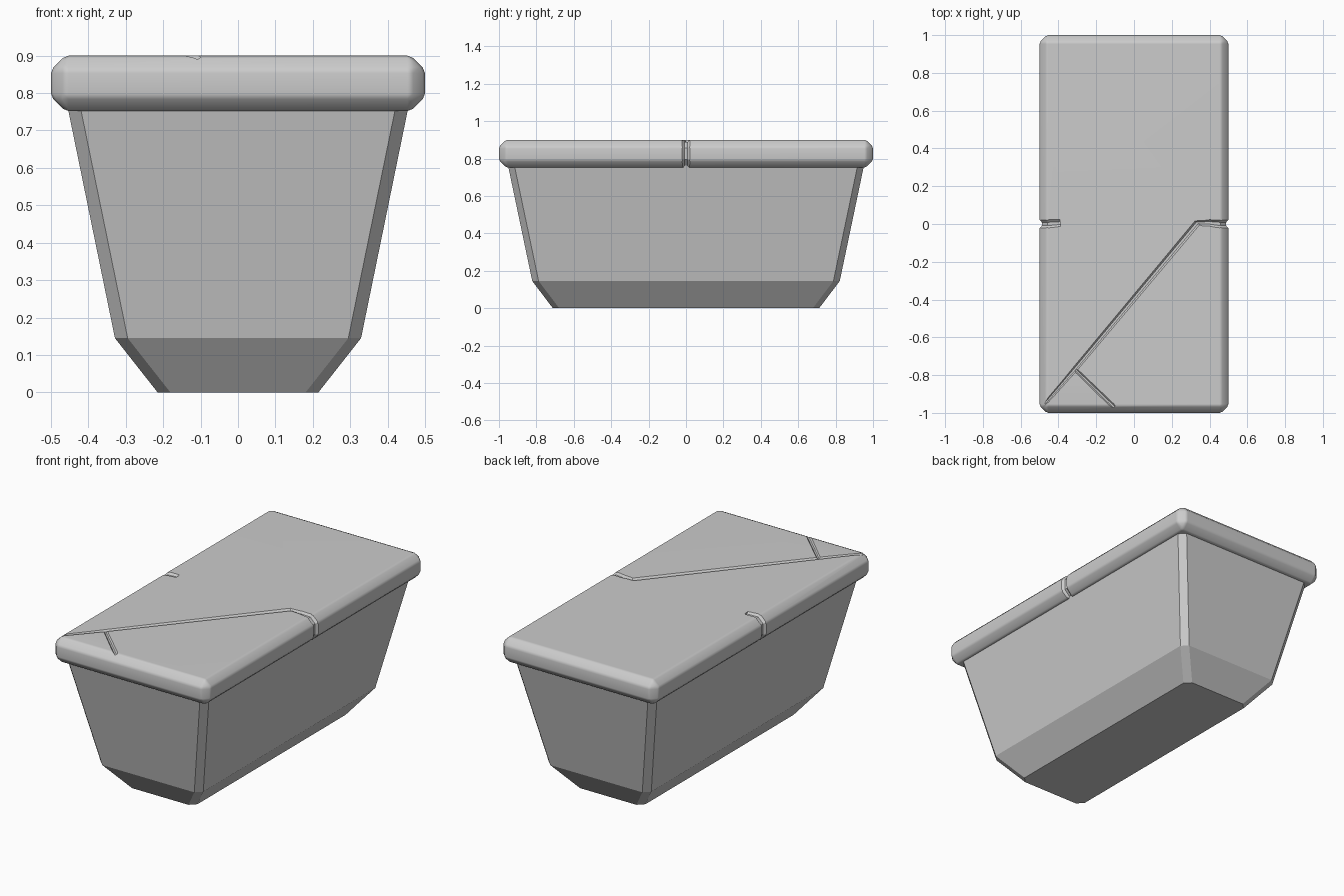
import bpy, bmesh, math
from mathutils import Vector

if "Cube" in bpy.data.objects:
    bpy.data.objects.remove(bpy.data.objects["Cube"])


def mesh_object(name, rings):
    """Closed solid lofted through rings of equal point count."""
    bm = bmesh.new()
    vs = [[bm.verts.new(p) for p in r] for r in rings]
    n = len(rings[0])
    for a, b in zip(vs, vs[1:]):
        for i in range(n):
            j = (i + 1) % n
            bm.faces.new((a[i], a[j], b[j], b[i]))
    bm.faces.new(vs[0][::-1])
    bm.faces.new(vs[-1])
    bmesh.ops.recalc_face_normals(bm, faces=bm.faces)
    me = bpy.data.meshes.new(name)
    bm.to_mesh(me)
    bm.free()
    ob = bpy.data.objects.new(name, me)
    bpy.context.collection.objects.link(ob)
    return ob


def chamfered_rect(x, y, z, c=0.034):
    return [(x - c, -y, z), (x, c - y, z), (x, y - c, z), (x - c, y, z),
            (c - x, y, z), (-x, y - c, z), (-x, c - y, z), (c - x, -y, z)]


def groove(name, path):
    """Trapezoid cutter along (position, outward normal, half width, depth)."""
    pts = [Vector(p[0]) for p in path]
    rings = []
    for i, (p, n, w, d) in enumerate(path):
        p, n = pts[i], Vector(n).normalized()
        t = pts[min(i + 1, len(pts) - 1)] - pts[max(i - 1, 0)]
        s = t.cross(n).normalized()
        up = 0.02
        rings.append([p - n * d - s * w * 0.4, p - n * d + s * w * 0.4,
                      p + n * up + s * w * (1 + 0.6 * up / d), p + n * up - s * w * (1 + 0.6 * up / d)])
    ob = mesh_object(name, rings)
    ob.hide_render = True
    return ob


# Tapered coffin body with chamfered corners
mesh_object("coffin_body", [chamfered_rect(0.215, 0.712, 0),
                            chamfered_rect(0.329, 0.822, 0.145),
                            chamfered_rect(0.456, 0.952, 0.765)])

# Heavy lid slab with softened chamfers
bpy.ops.mesh.primitive_cube_add(size=1, location=(0, 0, 0.826))
lid = bpy.context.object
lid.name = "lid"
lid.scale = (1, 2, 0.148)
bpy.ops.object.transform_apply(location=True, scale=True)
for width in (0.038, 0.009):
    b = lid.modifiers.new("bevel", 'BEVEL')
    b.width = width
    b.segments = 1
    b.limit_method = 'ANGLE'
    b.angle_limit = math.radians(20)

# Cracks in the lid
TOP = (0, 0, 1)


def edge_notch(sx):
    q = math.tan(math.radians(22.5))
    return [((sx * 0.462, 0, 0.9), (sx * q, 0, 1), 0.022, 0.013),
            ((sx * 0.5, 0, 0.862), (sx, 0, q), 0.022, 0.013),
            ((sx * 0.5, 0, 0.79), (sx, 0, -q), 0.022, 0.013),
            ((sx * 0.462, 0, 0.752), (sx * q, 0, -1), 0.018, 0.012),
            ((sx * 0.43, 0, 0.752), (0, 0, -1), 0.012, 0.01)]


cutters = [
    groove("long_crack", [((-0.475, -0.955, 0.9), TOP, 0.008, 0.008),
                          ((-0.31, -0.765, 0.9), TOP, 0.013, 0.01),
                          ((0.335, 0.006, 0.9), TOP, 0.016, 0.012),
                          ((0.40, 0.006, 0.9), TOP, 0.017, 0.012)] + edge_notch(1)),
    groove("left_crack", [((-0.39, 0.005, 0.9), TOP, 0.018, 0.01)] + edge_notch(-1)),
    groove("short_crack", [((-0.313, -0.769, 0.9), TOP, 0.01, 0.008),
                           ((-0.105, -0.97, 0.9), TOP, 0.012, 0.009)]),
]
for c in cutters:
    m = lid.modifiers.new("crack", 'BOOLEAN')
    m.operation = 'DIFFERENCE'
    m.solver = 'EXACT'
    m.object = c
for m in list(lid.modifiers):
    bpy.ops.object.modifier_apply(modifier=m.name)
for c in cutters:
    bpy.data.objects.remove(c)
bpy.ops.object.shade_smooth_by_angle(angle=math.radians(30))
wn = lid.modifiers.new("weighted_normals", 'WEIGHTED_NORMAL')
wn.keep_sharp = True
